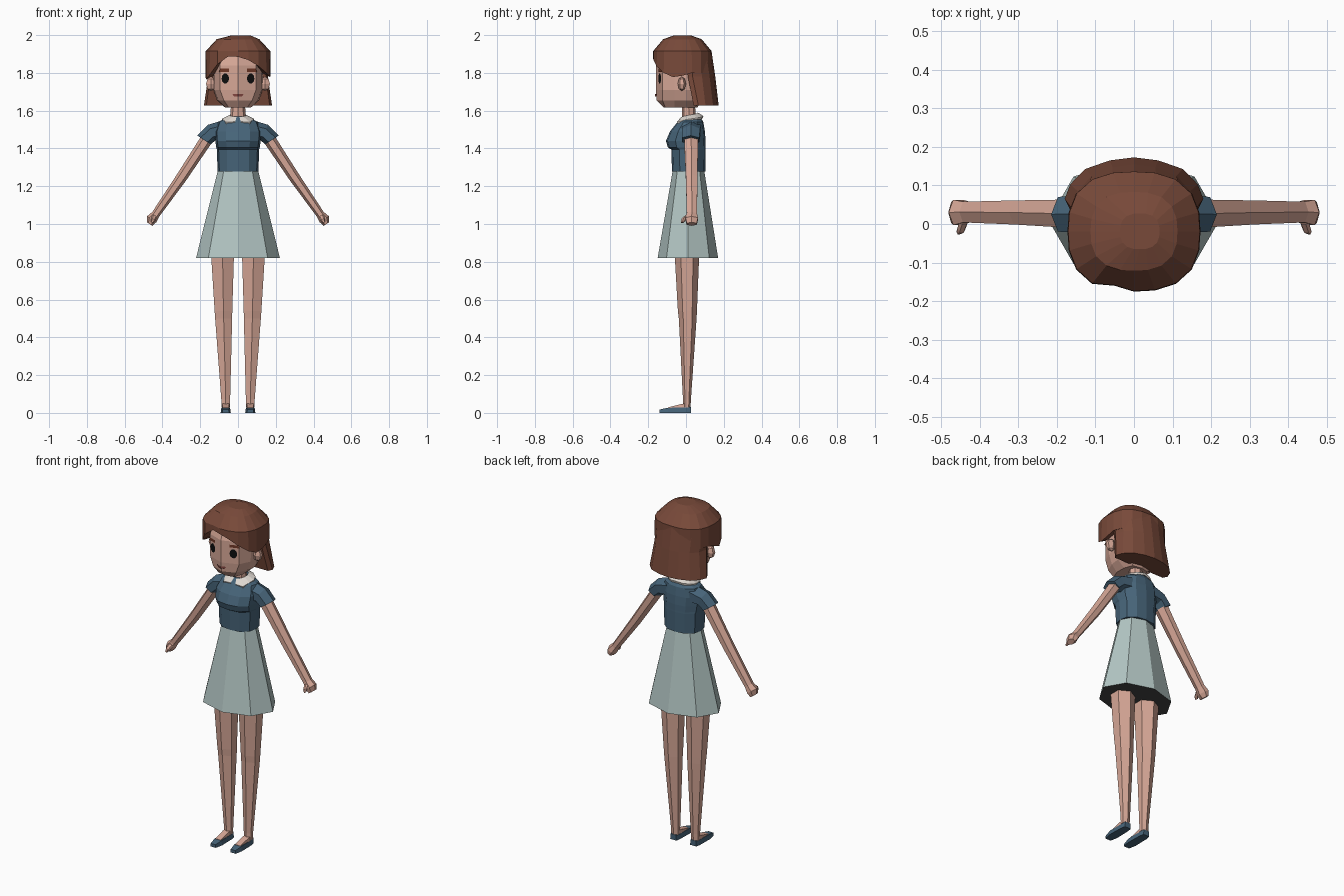
import bpy, bmesh, math
from mathutils import Vector

if "Cube" in bpy.data.objects:
    bpy.data.objects.remove(bpy.data.objects["Cube"])


def material(name, rgb):
    m = bpy.data.materials.new(name)
    m.diffuse_color = (*rgb, 1)
    m.use_nodes = True
    m.node_tree.nodes["Principled BSDF"].inputs["Base Color"].default_value = m.diffuse_color
    return m


SKIN = material("skin", (0.68, 0.39, 0.31))
HAIR = material("brown_hair", (0.19, 0.068, 0.042))
BLUE = material("slate_blue", (0.062, 0.127, 0.19))
SKIRT = material("pale_teal", (0.45, 0.565, 0.55))
DARK = material("skirt_lining", (0.06, 0.06, 0.06))
WHITE = material("off_white", (0.75, 0.7, 0.65))
BLACK = material("black", (0.004, 0.004, 0.004))
BROW = material("brow_brown", (0.16, 0.04, 0.02))
LIP = material("lip_brown", (0.22, 0.06, 0.05))


def finish(name, bm, mat, mirror=False, recalc=True):
    if recalc:
        bmesh.ops.recalc_face_normals(bm, faces=bm.faces[:])
    me = bpy.data.meshes.new(name)
    bm.to_mesh(me)
    bm.free()
    ob = bpy.data.objects.new(name, me)
    bpy.context.collection.objects.link(ob)
    me.materials.append(mat)
    if mirror:
        ob.modifiers.new("mirror", 'MIRROR').use_mirror_merge = False
    return ob


def loft(name, rings, mat, mirror=False, cap_start=True, cap_end=True, closed=True):
    """Skin a list of equally long point rings."""
    bm = bmesh.new()
    vs = [[bm.verts.new(p) for p in r] for r in rings]
    n = len(rings[0])
    for a, b in zip(vs, vs[1:]):
        for i in range(n if closed else n - 1):
            j = (i + 1) % n
            bm.faces.new((a[i], a[j], b[j], b[i]))
    if cap_start:
        bm.faces.new(vs[0][::-1])
    if cap_end:
        bm.faces.new(vs[-1])
    return finish(name, bm, mat, mirror)


def unit(a, p=2.0):
    """Superellipse point; angle 0 is the front (-y), positive towards +x."""
    s, c = math.sin(a), math.cos(a)
    r = (abs(s) ** p + abs(c) ** p) ** (-1 / p)
    return s * r, -c * r


def flat_ring(z, hx, yf, yb, n, p=2.0, cx=0.0):
    cy, ry = (yf + yb) / 2, (yb - yf) / 2
    pts = [unit(2 * math.pi * i / n, p) for i in range(n)]
    return [(cx + hx * x, cy + ry * y, z) for x, y in pts]


def limb_ring(x, y, z, ux, uz, ru, ry, n=6):
    """Ring whose plane is spanned by (ux, 0, uz) and y."""
    u, v, c = Vector((ux, 0, uz)).normalized(), Vector((0, 1, 0)), Vector((x, y, z))
    return [c + u * ru * math.cos(2 * math.pi * i / n) + v * ry * math.sin(2 * math.pi * i / n)
            for i in range(n)]


def symmetric(half, z):
    """Close a half outline that starts and ends on x = 0."""
    pts = half + [(-x, y) for x, y in half[-2:0:-1]]
    return [(x, y, z) for x, y in pts]


# Head, with a soft ridge down the middle of the face
loft("head", [
    symmetric([(0, -0.12), (0.05, -0.11), (0.07, -0.06), (0.07, 0), (0.05, 0.05), (0, 0.06)], 1.618),
    symmetric([(0, -0.155), (0.075, -0.125), (0.105, -0.06), (0.112, 0), (0.09, 0.07), (0, 0.09)], 1.655),
    symmetric([(0, -0.16), (0.095, -0.125), (0.125, -0.06), (0.13, 0), (0.11, 0.08), (0, 0.1)], 1.71),
    symmetric([(0, -0.16), (0.095, -0.125), (0.128, -0.06), (0.135, 0), (0.11, 0.08), (0, 0.1)], 1.84),
    symmetric([(0, -0.13), (0.08, -0.10), (0.11, -0.05), (0.11, 0), (0.09, 0.07), (0, 0.08)], 1.93),
], SKIN)

# Ears
bm = bmesh.new()
bmesh.ops.create_uvsphere(bm, u_segments=6, v_segments=4, radius=1)
for v in bm.verts:
    v.co = Vector((0.143 + v.co.x * 0.03, -0.022 + v.co.y * 0.022, 1.742 + v.co.z * 0.038))
finish("ears", bm, SKIN, mirror=True)


# Painted face details, laid just over the slanted cheeks
def face_plate(name, outline, mat):
    bm = bmesh.new()
    bm.faces.new([bm.verts.new((x, -0.164 + 0.368 * x, z)) for x, z in outline])
    bm.normal_update()
    for f in bm.faces:
        if f.normal.y > 0:
            f.normal_flip()
    finish(name, bm, mat, mirror=True, recalc=False)


face_plate("eyes", [(0.067 + 0.02 * math.cos(k * math.pi / 5), 1.77 + 0.027 * math.sin(k * math.pi / 5))
                    for k in range(10)], BLACK)
face_plate("eyebrows", [(0.048, 1.806), (0.1, 1.806), (0.094, 1.822), (0.048, 1.822)], BROW)
face_plate("mouth", [(0, 1.674), (0.02, 1.676), (0.032, 1.689), (0, 1.687)], LIP)

# Hair cap: each column around the head has its own fringe height
N = 20
FRINGE = {0: 1.885, 1: 1.868, 2: 1.835, 3: 1.80, 4: 1.778, 5: 1.785,
          -1: 1.888, -2: 1.845, -3: 1.79, -4: 1.765, -5: 1.785}
rows = [[], [], [], [], []]
for i in range(N):
    k = i if i <= N // 2 else i - N
    x, y = unit(2 * math.pi * k / N, 2.6)
    low = FRINGE.get(k, 1.80)
    part = 0.92 if k == -1 else 1.0     # groove of the parting
    for row, z, s in zip(rows, (1.998, 1.978, 1.915, low, low + 0.02),
                         (0.3, 0.66, part, 1.01 * part, 0.78)):
        row.append((0.171 * x * s + (0.015 if z > 1.99 else 0), -0.019 + 0.155 * y * s, z))
loft("hair_cap", rows, HAIR, cap_end=False)


# Bobbed hair hanging behind the ears
def bob_ring(z, w, yb, yf):
    return symmetric([(0, yb), (0.35 * w, yb - 0.008), (0.7 * w, yb - 0.03), (0.92 * w, yb - 0.07),
                      (w, yf + 0.025), (0.93 * w, yf), (0, yf)], z)


loft("back_hair", [bob_ring(1.628, 0.18, 0.173, 0.04), bob_ring(1.78, 0.158, 0.155, 0.01),
                   bob_ring(1.91, 0.164, 0.136, 0.0)], HAIR)

# Neck
loft("neck", [flat_ring(1.54, 0.042, -0.02, 0.055, 8), flat_ring(1.66, 0.036, -0.02, 0.045, 8)], SKIN)

# Shirt body with bust overhang
loft("shirt_body", [flat_ring(z, hx, yf, yb, 12, 2.5) for z, hx, yf, yb in (
    (1.278, 0.108, -0.074, 0.102), (1.395, 0.112, -0.078, 0.104), (1.405, 0.115, -0.096, 0.104),
    (1.44, 0.12, -0.106, 0.104), (1.49, 0.122, -0.085, 0.1), (1.54, 0.105, -0.045, 0.092),
    (1.568, 0.055, -0.022, 0.075))], BLUE)

# Sleeves
loft("sleeves", [limb_ring(0.075, 0.03, 1.495, 0.05, 1, 0.055, 0.058),
                 limb_ring(0.14, 0.027, 1.483, 0.4, 0.92, 0.046, 0.055),
                 limb_ring(0.18, 0.025, 1.445, 0.83, 0.55, 0.042, 0.052)], BLUE, mirror=True)

# Arms and hands
loft("arms", [limb_ring(x, y, z, 0.83, 0.55, ru, ry) for x, y, z, ru, ry in (
    (0.165, 0.027, 1.45, 0.033, 0.042), (0.30, 0.03, 1.245, 0.029, 0.036),
    (0.435, 0.031, 1.052, 0.022, 0.031), (0.457, 0.03, 1.025, 0.029, 0.038),
    (0.468, 0.03, 1.0, 0.017, 0.03))], SKIN, mirror=True)
loft("thumbs", [limb_ring(0.44, 0.012, 1.045, 0.83, 0.55, 0.014, 0.014),
                limb_ring(0.448, -0.012, 1.025, 0.83, 0.55, 0.013, 0.013),
                limb_ring(0.455, -0.02, 1.008, 0.83, 0.55, 0.007, 0.008)], SKIN, mirror=True)

# Collar: sloping band, open at the throat, with pointed front flaps
inner, outer, under = [], [], []
for k in range(7):
    a = math.radians(10 + k * 170 / 6)
    x, y = unit(a)
    t = k / 6
    flap = 0.016 if k == 1 else 0.0
    inner.append((0.045 * x, 0.018 + 0.045 * y, 1.565 + 0.025 * t))
    outer.append(((0.086 + flap) * x, 0.022 + (0.07 + flap) * y, 1.542 + 0.03 * t - flap * 0.5))
    under.append(((0.086 + flap) * x, 0.022 + (0.066 + flap) * y, 1.53 + 0.03 * t - flap * 0.5))
loft("collar", [inner, outer, under], WHITE, mirror=True, cap_start=False, cap_end=False, closed=False)

# Skirt, octagonal, with a dark lining underneath
skirt = loft("skirt", [flat_ring(0.82, 0.222, -0.15, 0.17, 8),
                       flat_ring(1.285, 0.106, -0.07, 0.096, 8)], SKIRT)
skirt.data.materials.append(DARK)
for f in skirt.data.polygons:
    if f.normal.z < -0.9:
        f.material_index = 1

# Legs
loft("legs", [flat_ring(z, hx, yf, yb, 6, cx=cx) for z, hx, yf, yb, cx in (
    (0.03, 0.026, -0.016, 0.024, 0.065), (0.07, 0.027, -0.016, 0.026, 0.065),
    (0.50, 0.052, -0.038, 0.056, 0.076), (0.54, 0.054, -0.043, 0.058, 0.077),
    (0.84, 0.07, -0.06, 0.07, 0.082))], SKIN, mirror=True)


# Shoes and bare insteps
def foot_ring(y, hx, z0, z1):
    return [(0.065 - hx, y, z0), (0.065 + hx, y, z0), (0.065 + hx * 0.85, y, z1), (0.065 - hx * 0.85, y, z1)]


loft("shoes", [foot_ring(0.026, 0.02, 0, 0.032), foot_ring(0, 0.025, 0, 0.028),
               foot_ring(-0.095, 0.027, 0, 0.027), foot_ring(-0.14, 0.018, 0, 0.018)], BLUE, mirror=True)
loft("insteps", [foot_ring(0.015, 0.02, 0.015, 0.05), foot_ring(-0.02, 0.022, 0.015, 0.048),
                 foot_ring(-0.095, 0.02, 0.015, 0.029)], SKIN, mirror=True)
